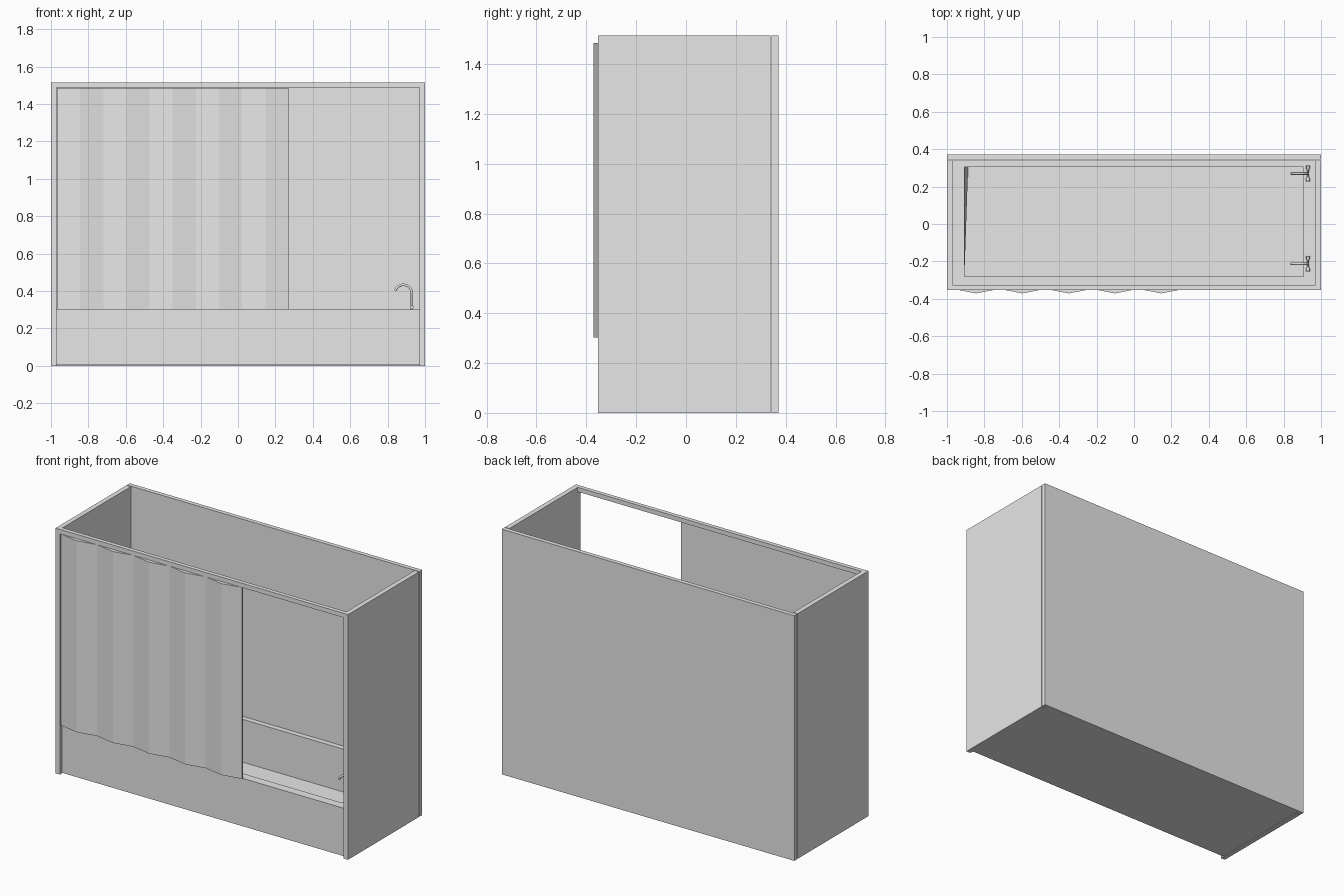
import bpy, bmesh, math
from mathutils import Vector

cube = bpy.data.objects.get("Cube")
if cube:
    bpy.data.objects.remove(cube, do_unlink=True)

GREY = (0.8, 0.8, 0.8, 1)
grey = bpy.data.materials.new("plain_grey")
grey.use_nodes = True
grey.diffuse_color = GREY
grey.node_tree.nodes["Principled BSDF"].inputs["Base Color"].default_value = GREY


def finish(name, bm):
    bmesh.ops.recalc_face_normals(bm, faces=bm.faces)
    mesh = bpy.data.meshes.new(name)
    bm.to_mesh(mesh)
    bm.free()
    mesh.materials.append(grey)
    ob = bpy.data.objects.new(name, mesh)
    bpy.context.collection.objects.link(ob)
    return ob


def add_box(bm, lo, hi):
    lo, hi = Vector(lo), Vector(hi)
    verts = bmesh.ops.create_cube(bm, size=1)["verts"]
    for v in verts:
        v.co = Vector(c * s for c, s in zip(v.co, hi - lo)) + (lo + hi) / 2


def box(name, lo, hi):
    bm = bmesh.new()
    add_box(bm, lo, hi)
    return finish(name, bm)


TOP, INNER = 1.515, 0.97

# Enclosure walls and the rail across the front
box("back_wall", (-1, 0.344, 0), (1, 0.371, TOP))
for side, x in (("right", -1), ("left", INNER)):
    box(side + "_wall", (x, -0.354, 0), (x + 1 - INNER, 0.339, TOP))
box("top_rail", (-INNER, -0.353, 1.488), (INNER, -0.327, TOP))

# Bathtub: a block whose top is inset and pushed down into a basin
RIM, FLOOR = 0.3, 0.035
bm = bmesh.new()
add_box(bm, (-INNER, -0.335, 0.004), (INNER, 0.339, RIM))
bm.faces.ensure_lookup_table()
top = max(bm.faces, key=lambda f: f.calc_center_median().z)
bmesh.ops.inset_region(bm, faces=[top], thickness=0.05)
for v in top.verts:
    v.co.x = math.copysign(0.907, v.co.x)
    v.co.y = 0.306 if v.co.y > 0 else -0.281
bottom = bmesh.ops.extrude_discrete_faces(bm, faces=[top])["faces"][0]
for v in bottom.verts:
    v.co.z = FLOOR
    if v.co.x < 0 < v.co.y:
        v.co.x += 0.02
finish("bathtub", bm)

# Pleated curtain: zigzag front, flat back
FOLDS, START, END = 10, -0.968, 0.27
bm = bmesh.new()
outline = []
for i in range(FOLDS + 1):
    x = START + (END - START) * i / FOLDS
    outline.append((x, -0.371 if i % 2 else -0.347))
outline += [(END, -0.336), (START, -0.336)]
face = bm.faces.new([bm.verts.new((x, y, 0.302)) for x, y in outline])
up = bmesh.ops.extrude_face_region(bm, geom=[face])["geom"]
bmesh.ops.translate(bm, vec=(0, 0, 1.183),
                    verts=[v for v in up if isinstance(v, bmesh.types.BMVert)])
finish("curtain", bm)


def tube(name, path, radius, sides=10):
    """Sweep a round section along a path lying in an xz plane or along y."""
    bm = bmesh.new()
    path = [Vector(p) for p in path]
    rings = []
    for i, p in enumerate(path):
        d = (path[min(i + 1, len(path) - 1)] - path[max(i - 1, 0)]).normalized()
        a = Vector((0, 1, 0)) if abs(d.y) < 0.5 else Vector((1, 0, 0))
        b = d.cross(a)
        r = radius[i] if isinstance(radius, list) else radius
        rings.append([bm.verts.new(p + r * (a * math.cos(t) + b * math.sin(t)))
                      for t in (math.tau * k / sides for k in range(sides))])
    for r0, r1 in zip(rings, rings[1:]):
        for k in range(sides):
            n = (k + 1) % sides
            bm.faces.new((r0[k], r0[n], r1[n], r1[k]))
    bm.faces.new(rings[0])
    bm.faces.new(rings[-1])
    ob = finish(name, bm)
    bpy.context.view_layer.objects.active = ob
    ob.select_set(True)
    bpy.ops.object.shade_smooth_by_angle(angle=math.radians(40))
    ob.select_set(False)


# Two taps on the end rim: hooked spout with a cross handle
TAP_X, BEND = 0.93, 0.046
for name, y in (("rear", 0.27), ("front", -0.212)):
    spout = [(TAP_X, y, RIM), (TAP_X, y, 0.35)]
    for k in range(11):
        t = math.radians(16 * k)
        spout.append((TAP_X - BEND + BEND * math.cos(t), y, 0.387 + BEND * math.sin(t)))
    tube(name + "_spout", spout, 0.007)
    stations = [-0.042, -0.026, -0.018, 0.018, 0.026, 0.042]
    tube(name + "_tap_handle", [(TAP_X, y + s, 0.313) for s in stations],
         [0.01, 0.01, 0.005, 0.005, 0.01, 0.01], 8)
